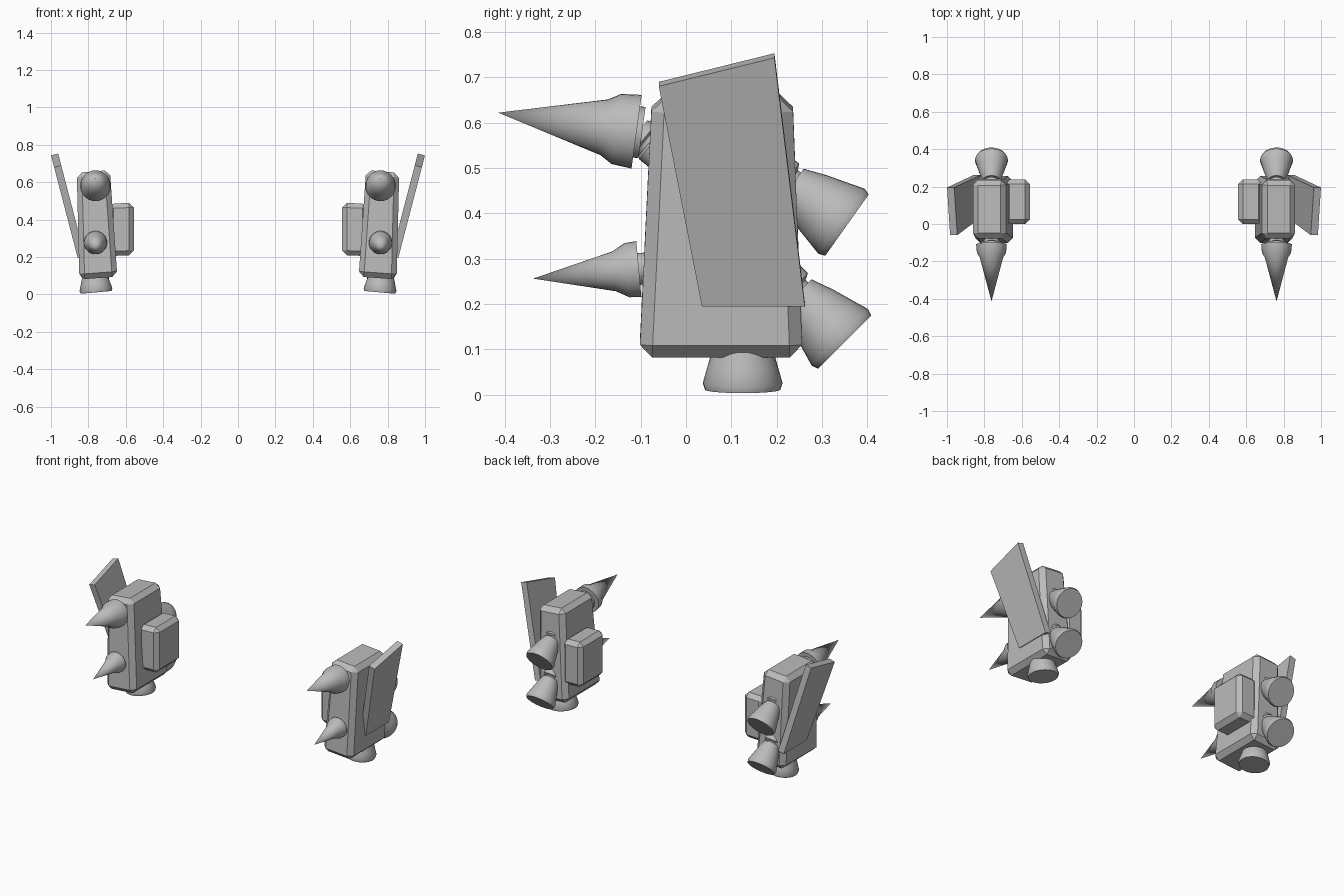
import bpy
import bmesh
from math import radians
from mathutils import Vector

cube = bpy.data.objects.get("Cube")
if cube:
    bpy.data.objects.remove(cube, do_unlink=True)

grey = bpy.data.materials.new("light_grey")
grey.use_nodes = True
GREY = (0.5, 0.5, 0.5, 1)
grey.diffuse_color = GREY
grey.node_tree.nodes["Principled BSDF"].inputs["Base Color"].default_value = GREY


def finish(bm, name, bevel=0.0, smooth=False):
    bmesh.ops.recalc_face_normals(bm, faces=bm.faces)
    mesh = bpy.data.meshes.new(name)
    bm.to_mesh(mesh)
    bm.free()
    mesh.materials.append(grey)
    obj = bpy.data.objects.new(name, mesh)
    bpy.context.collection.objects.link(obj)
    if bevel:
        mod = obj.modifiers.new("Chamfer", 'BEVEL')
        mod.width = bevel
        mod.segments = 1
    if smooth:
        bpy.ops.object.select_all(action='DESELECT')
        obj.select_set(True)
        bpy.context.view_layer.objects.active = obj
        bpy.ops.object.shade_smooth_by_angle(angle=radians(35))
    return obj


def block(name, side, bottom, top, bevel):
    """Solid between two matching four-point loops."""
    bm = bmesh.new()
    a, b = ([bm.verts.new((side * x, y, z)) for x, y, z in loop]
            for loop in (bottom, top))
    bm.faces.new(a)
    bm.faces.new(b)
    for i in range(4):
        j = (i + 1) % 4
        bm.faces.new((a[i], a[j], b[j], b[i]))
    return finish(bm, name, bevel)


def lathe(name, side, start, end, profile, segments=32):
    """Turn a (distance, radius) profile around the line from start to end."""
    start, end = Vector(start), Vector(end)
    start.x *= side
    end.x *= side
    axis = (end - start).normalized()
    turn = Vector((0, 0, 1)).rotation_difference(axis)
    bm = bmesh.new()
    points = [bm.verts.new(start + turn @ Vector((r, 0, d))) for d, r in profile]
    edges = [bm.edges.new(pair) for pair in zip(points, points[1:])]
    bmesh.ops.spin(bm, geom=points + edges, cent=start, axis=axis,
                   angle=radians(360), steps=segments)
    bmesh.ops.remove_doubles(bm, verts=bm.verts, dist=0.0005)
    return finish(bm, name, smooth=True)


def rect(x0, x1, y0, y1, z_in, z_out):
    return [(x0, y0, z_in), (x1, y0, z_out), (x1, y1, z_out), (x0, y1, z_in)]


def fin_edge(y, z):
    """Outer and inner points of the outward-leaning fin."""
    x = 0.857 + 0.26 * (z - 0.195)
    return (x, y, z), (x - 0.038, y, z + 0.01)


MID = 0.762
SPIKE = [(0, 0), (0, 0.082), (0.045, 0.078), (0.072, 0.062), (0.308, 0)]
SPIKE_SMALL = [(0, 0), (0, 0.062), (0.026, 0.06), (0.055, 0.044), (0.234, 0)]
NOZZLE = [(0, 0), (0, 0.046), (0.05, 0.064), (0.1, 0.078),
          (0.135, 0.088), (0.15, 0.083), (0.15, 0)]

for side, label in ((1, "left"), (-1, "right")):
    # Tapered housing and inner side box
    block(label + "_housing", side,
          rect(0.645, 0.848, -0.103, 0.257, 0.095, 0.08),
          rect(0.685, 0.862, -0.075, 0.235, 0.665, 0.65), 0.028)
    block(label + "_side_box", side,
          rect(0.557, 0.69, 0, 0.238, 0.21, 0.205),
          rect(0.557, 0.69, 0, 0.238, 0.49, 0.485), 0.025)

    # Slanted fin on the outer side
    corners = [fin_edge(y, z) for y, z in
               ((0.035, 0.195), (0.262, 0.195), (0.195, 0.743), (-0.06, 0.68))]
    block(label + "_fin", side, [c[0] for c in corners],
          [c[1] for c in corners], 0)

    # Front spikes with their necks
    lathe(label + "_upper_spike", side, (MID, -0.109, 0.58),
          (MID, -0.414, 0.622), SPIKE)
    lathe(label + "_upper_spike_plate", side, (MID, -0.097, 0.578),
          (MID, -0.402, 0.62), [(0, 0), (0, 0.057), (0.016, 0.057), (0.016, 0)])
    lathe(label + "_upper_spike_neck", side, (MID, -0.05, 0.53),
          (MID, -0.115, 0.583),
          [(0, 0), (0, 0.042), (0.035, 0.042), (0.04, 0.036),
           (0.05, 0.036), (0.055, 0.042), (0.075, 0.036), (0.075, 0)])
    lathe(label + "_lower_spike", side, (MID, -0.104, 0.277),
          (MID, -0.338, 0.256), SPIKE_SMALL)
    lathe(label + "_lower_spike_neck", side, (MID, -0.07, 0.28),
          (MID, -0.12, 0.276), [(0, 0), (0, 0.035), (0.045, 0.035), (0.045, 0)])

    # Rear and bottom nozzles: (name, wide end, outward direction)
    for name, mouth, direction in (
            ("upper_rear", (MID, 0.355, 0.374), (0, 0.816, -0.579)),
            ("lower_rear", (MID, 0.35, 0.116), (0, 0.707, -0.707)),
            ("bottom", (MID - 0.004, 0.125, 0.011), (-0.09, 0, -0.996))):
        mouth, direction = Vector(mouth), Vector(direction).normalized()
        throat = mouth - direction * 0.15
        lathe(f"{label}_{name}_nozzle", side, throat, mouth, NOZZLE)
        lathe(f"{label}_{name}_nozzle_neck", side, throat - direction * 0.05,
              mouth, [(0, 0), (0, 0.05), (0.035, 0.05), (0.042, 0.036),
                      (0.055, 0.036), (0.055, 0)])
